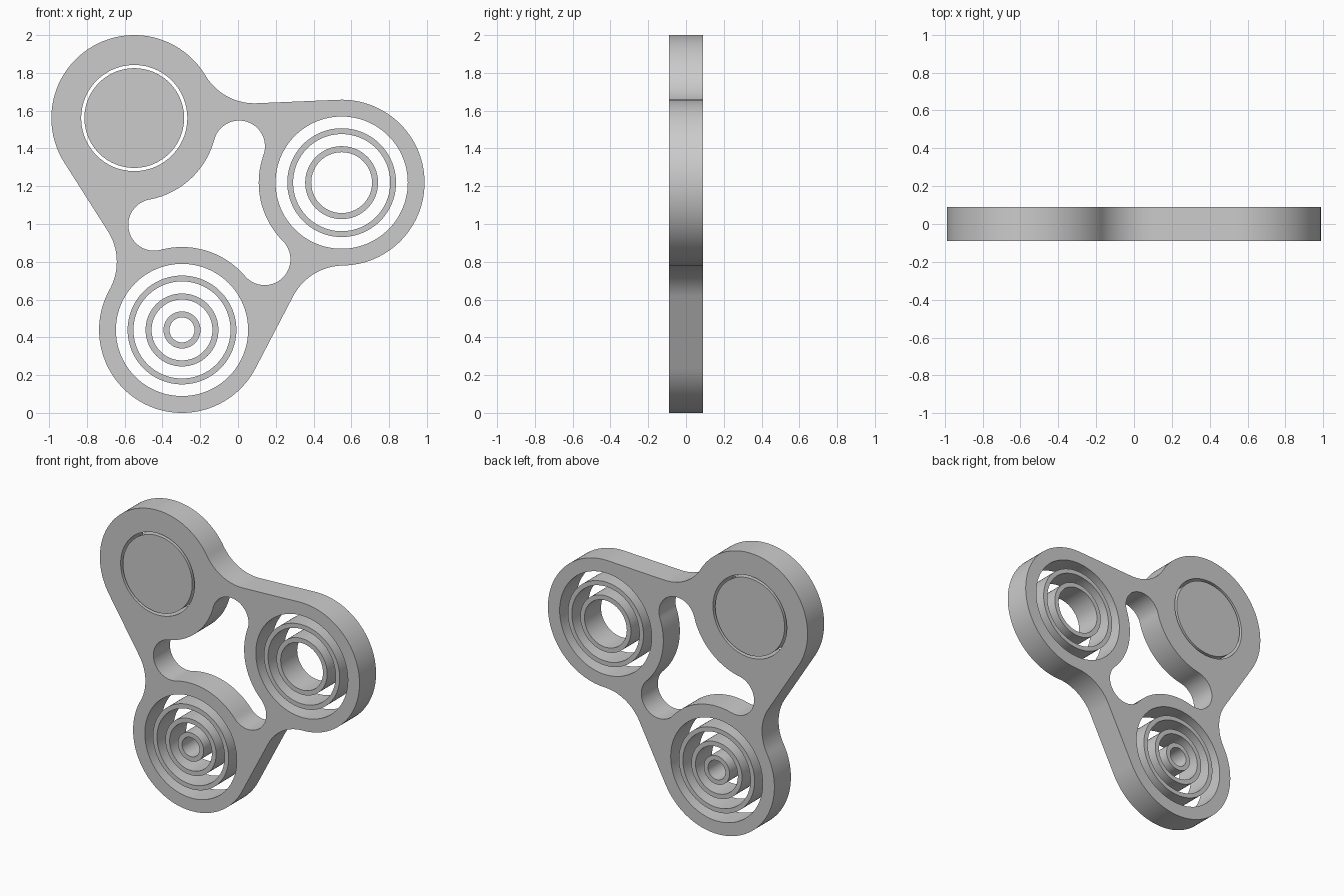
import bpy
from math import cos, sin, pi, radians, acos, atan2, tau
from mathutils import Vector

if "Cube" in bpy.data.objects:
    bpy.data.objects.remove(bpy.data.objects["Cube"])

HALF = 0.09                      # half thickness
R, RF = 0.439, 0.303             # lobe radius, outer fillet radius
O = Vector((-0.099, 1.073))      # centre of the three lobes
ORBIT, BASE = 0.664, radians(132.7)


def polar(c, r, a):
    return Vector((c[0] + r * cos(a), c[1] + r * sin(a)))


def arc(c, r, a0, a1, n):
    return [polar(c, r, a0 + (a1 - a0) * i / n) for i in range(n + 1)]


def circle(c, r, n=96):
    return arc(c, r, 0, tau, n)[:-1]


def heading(p, q):
    return atan2(q[1] - p[1], q[0] - p[0])


def plate(name, loops):
    """Extrude closed loops (outer and holes) drawn in the front plane."""
    cu = bpy.data.curves.new(name, 'CURVE')
    cu.dimensions, cu.fill_mode, cu.extrude = '2D', 'BOTH', HALF
    for pts in loops:
        sp = cu.splines.new('POLY')
        sp.points.add(len(pts) - 1)
        for p, v in zip(sp.points, pts):
            p.co = (v[0], v[1], 0, 1)
        sp.use_cyclic_u = True
    ob = bpy.data.objects.new(name, cu)
    bpy.context.collection.objects.link(ob)
    ob.rotation_euler = (pi / 2, 0, 0)
    bpy.ops.object.select_all(action='DESELECT')
    ob.select_set(True)
    bpy.context.view_layer.objects.active = ob
    bpy.ops.object.convert(target='MESH')
    ob = bpy.context.object
    bpy.ops.object.mode_set(mode='EDIT')
    bpy.ops.mesh.select_all(action='SELECT')
    bpy.ops.mesh.remove_doubles(threshold=0.0002)
    bpy.ops.mesh.normals_make_consistent(inside=False)
    bpy.ops.object.mode_set(mode='OBJECT')
    bpy.ops.object.shade_smooth_by_angle(angle=radians(30))
    return ob


# Outer outline: lobe arc, concave fillet, straight tangent, three times round
outline = []
for k in range(3):
    t = BASE - k * tau / 3
    lobe, nxt = polar(O, ORBIT, t), polar(O, ORBIT, t - tau / 3)
    f_dir = t - radians(101.8)
    f = polar(lobe, R + RF, f_dir)
    tangent = heading(nxt, f) - acos((R + RF) / (f - nxt).length)
    start = f_dir + (tangent + tau / 3 - f_dir) % tau
    sweep = (tangent - f_dir) % tau
    outline += arc(lobe, R, start, f_dir, 64)
    outline += arc(f, RF, f_dir + pi, f_dir + pi + sweep, 24)[1:]

# Central window: lobe arcs joined by round pockets
window = []
for k in range(3):
    t = BASE + k * tau / 3
    lobe, nxt = polar(O, ORBIT, t), polar(O, ORBIT, t + tau / 3)
    pocket = polar(O, ORBIT / 2 + 0.022, t + pi / 3)
    pr = (pocket - lobe).length - R
    half = (heading(lobe, pocket) - (t + pi)) % tau
    half = min(half, tau - half)
    window += arc(lobe, R, t + pi + half, t + pi - half, 32)
    a0 = heading(pocket, lobe)
    window += arc(pocket, pr, a0, a0 + (heading(pocket, nxt) - a0) % tau, 32)[1:-1]

weight_c, right_c, lower_c = (polar(O, ORBIT, BASE - a * tau / 3) for a in range(3))
plate("spinner_body", [outline, window, circle(weight_c, 0.281),
                       circle(right_c, 0.35), circle(lower_c, 0.35)])

# Solid weight and the loose concentric rings
plate("weight_disc", [circle(weight_c, 0.264)])
RINGS = [("outer", 0.288, 0.257), ("middle", 0.193, 0.161), ("inner", 0.098, 0.066)]
for side, c, count in (("right", right_c, 2), ("lower", lower_c, 3)):
    for name, ro, ri in RINGS[:count]:
        plate(f"{side}_{name}_ring", [circle(c, ro), circle(c, ri)])
